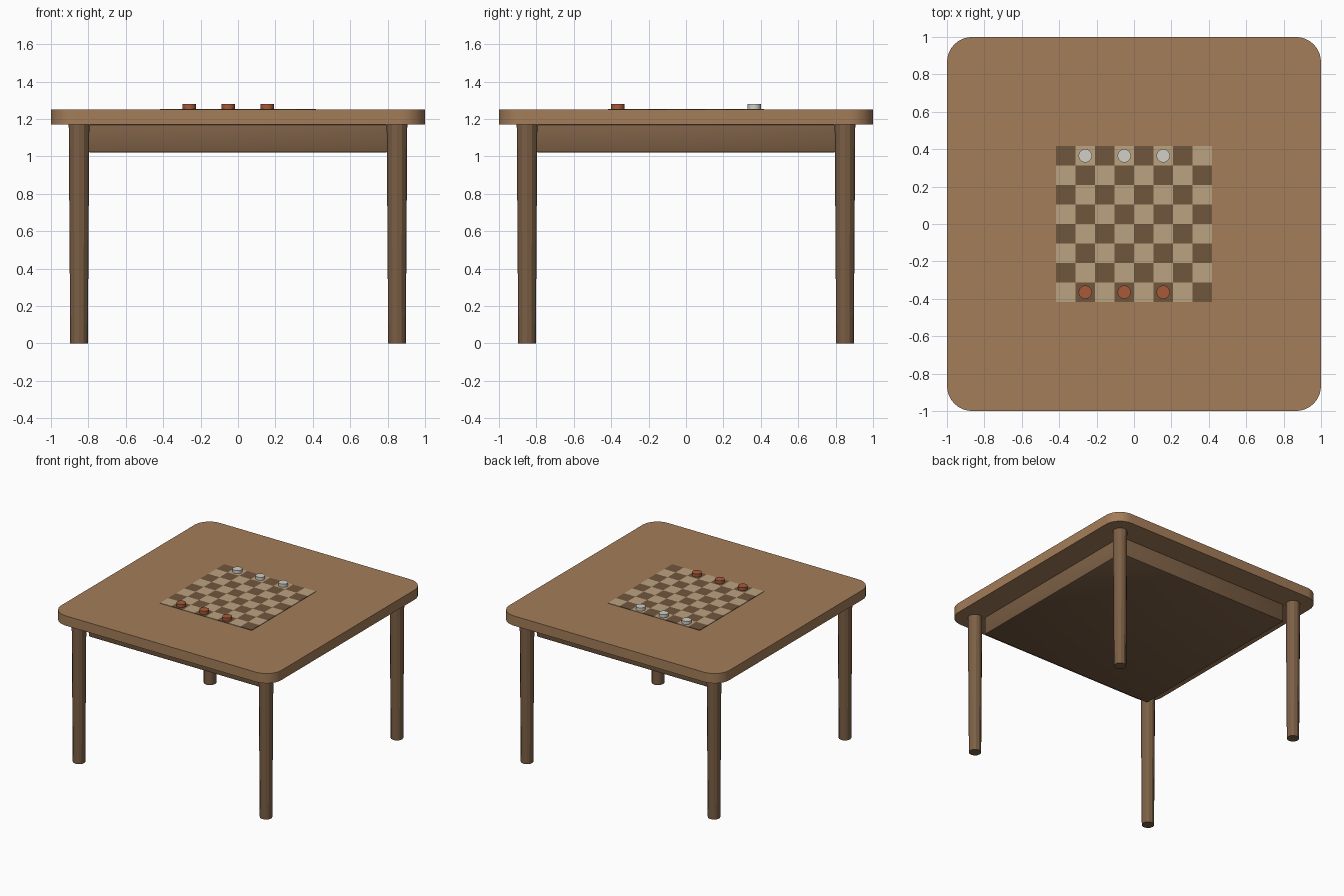
import bpy, bmesh, math

if "Cube" in bpy.data.objects:
    bpy.data.objects.remove(bpy.data.objects["Cube"])


def material(name, rgb):
    m = bpy.data.materials.new(name)
    m.diffuse_color = (*rgb, 1)
    m.use_nodes = True
    m.node_tree.nodes["Principled BSDF"].inputs["Base Color"].default_value = m.diffuse_color
    return m


top_wood = material("top_wood", (0.37, 0.205, 0.10))
leg_wood = material("leg_wood", (0.20, 0.115, 0.06))
dark_wood = material("dark_square", (0.162, 0.093, 0.045))
light_wood = material("light_square", (0.50, 0.36, 0.216))
red = material("red_piece", (0.39, 0.102, 0.042))
white = material("white_piece", (0.64, 0.62, 0.565))


def finish(name, bm, mats):
    bmesh.ops.recalc_face_normals(bm, faces=bm.faces)
    me = bpy.data.meshes.new(name)
    bm.to_mesh(me)
    bm.free()
    ob = bpy.data.objects.new(name, me)
    bpy.context.collection.objects.link(ob)
    for m in mats:
        me.materials.append(m)
    return ob


def smooth(ob):
    bpy.ops.object.select_all(action='DESELECT')
    ob.select_set(True)
    bpy.context.view_layer.objects.active = ob
    bpy.ops.object.shade_smooth_by_angle(angle=math.radians(35))


def box_bmesh(size, z0, z1):
    bm = bmesh.new()
    bmesh.ops.create_cube(bm, size=1)
    bmesh.ops.scale(bm, vec=(size, size, z1 - z0), verts=bm.verts)
    bmesh.ops.translate(bm, vec=(0, 0, (z0 + z1) / 2), verts=bm.verts)
    return bm


def cylinder(name, x, y, z0, z1, r0, r1, sides, mat):
    bm = bmesh.new()
    bmesh.ops.create_cone(bm, cap_ends=True, segments=sides, radius1=r0, radius2=r1, depth=z1 - z0)
    bmesh.ops.translate(bm, vec=(x, y, (z0 + z1) / 2), verts=bm.verts)
    return finish(name, bm, [mat])


# Table top with rounded vertical corners
bm = box_bmesh(2.0, 1.17, 1.25)
upright = [e for e in bm.edges if abs(e.verts[0].co.z - e.verts[1].co.z) > 0.01]
bmesh.ops.bevel(bm, geom=upright, offset=0.135, segments=8, profile=0.5, affect='EDGES')
smooth(finish("table_top", bm, [top_wood]))

# Apron block beneath the top, softened edges
bm = box_bmesh(1.6, 1.02, 1.17)
bmesh.ops.bevel(bm, geom=bm.edges[:], offset=0.01, segments=2, profile=0.5, affect='EDGES')
smooth(finish("apron", bm, [leg_wood]))

# Four tapered, faceted legs
for sx, xn in ((-1, "left"), (1, "right")):
    for sy, yn in ((-1, "front"), (1, "back")):
        cylinder(f"{yn}_{xn}_leg", sx * 0.85, sy * 0.85, 0, 1.17, 0.047, 0.055, 12, leg_wood)

# Inlaid checkerboard: thin slab with 8 x 8 coloured squares
CELL = 0.1042
bm = bmesh.new()
bmesh.ops.create_grid(bm, x_segments=8, y_segments=8, size=CELL * 4)
for f in bm.faces:
    c = f.calc_center_median() / CELL
    f.material_index = (math.floor(c.x) + math.floor(c.y)) % 2
bmesh.ops.translate(bm, vec=(0, 0, 1.254), verts=bm.verts)
rim = bmesh.ops.extrude_edge_only(bm, edges=[e for e in bm.edges if e.is_boundary])
for v in rim["geom"]:
    if isinstance(v, bmesh.types.BMVert):
        v.co.z = 1.249
finish("checkerboard", bm, [light_wood, dark_wood])

# Playing pieces, one row on each side
for side, colour, mat in ((-1, "red", red), (1, "white", white)):
    for i in range(3):
        smooth(cylinder(f"{colour}_piece_{i + 1}", CELL * (2 * i - 2.5), side * CELL * 3.5,
                        1.254, 1.279, 0.036, 0.036, 20, mat))
